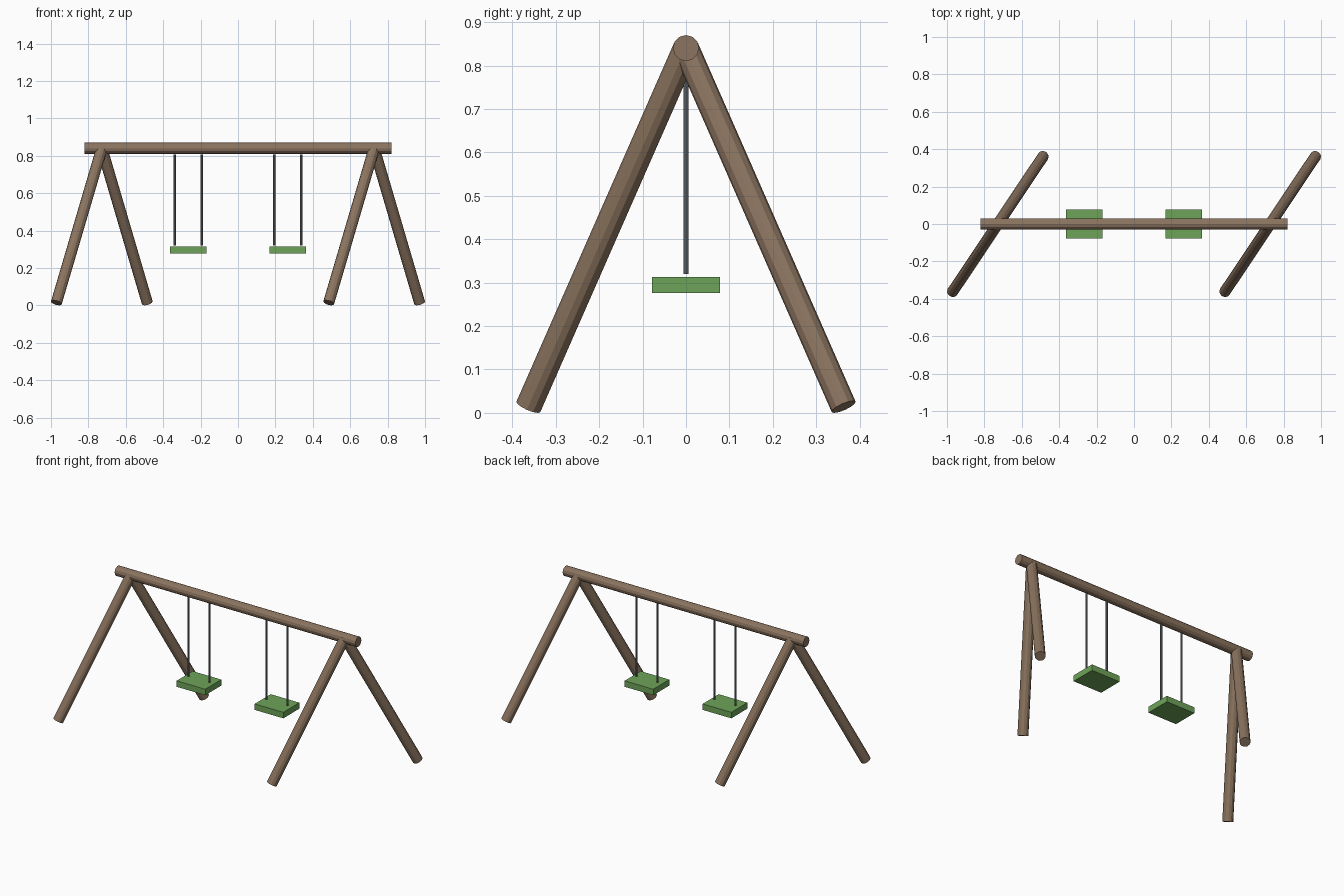
import bpy
from mathutils import Vector

cube = bpy.data.objects.get("Cube")
if cube:
    bpy.data.objects.remove(cube, do_unlink=True)


def make_material(name, color):
    mat = bpy.data.materials.new(name)
    mat.use_nodes = True
    mat.diffuse_color = (*color, 1)
    mat.node_tree.nodes["Principled BSDF"].inputs["Base Color"].default_value = (*color, 1)
    return mat


WOOD = make_material("brown wood", (0.26, 0.175, 0.115))
GREEN = make_material("green seat", (0.155, 0.37, 0.098))
STEEL = make_material("grey steel", (0.15, 0.165, 0.18))


def rod(name, start, end, radius, sides, mat):
    """Flat-sided cylinder running between two points."""
    start, end = Vector(start), Vector(end)
    axis = end - start
    bpy.ops.mesh.primitive_cylinder_add(vertices=sides, radius=radius,
                                        depth=axis.length, location=(start + end) / 2)
    obj = bpy.context.object
    obj.name = name
    obj.rotation_euler = axis.to_track_quat('Z', 'Y').to_euler()
    obj.data.materials.append(mat)
    return obj


def box(name, center, size, mat):
    bpy.ops.mesh.primitive_cube_add(size=1, location=center)
    obj = bpy.context.object
    obj.name = name
    obj.scale = size
    obj.data.materials.append(mat)
    return obj


BEAM_Z = 0.84
RADIUS = 0.03

# Top beam
rod("top_beam", (-0.82, 0, BEAM_Z), (0.82, 0, BEAM_Z), RADIUS, 12, WOOD)

for label, side in (("right", -1), ("left", 1)):
    # Splayed pair of legs, turned diagonally under each beam end
    top_x = side * 0.728
    for end, d in (("front", -1), ("back", 1)):
        rod(f"{end}_leg_{label}", (top_x + d * 0.243, d * 0.363, 0.014),
            (top_x, 0, BEAM_Z), RADIUS, 12, WOOD)

    # Swing seat and its two hanging rods
    seat_x = side * 0.266
    box(f"seat_{label}", (seat_x, 0, 0.295), (0.195, 0.156, 0.037), GREEN)
    for hanger, d in (("right", -1), ("left", 1)):
        x = seat_x + d * 0.072
        rod(f"{label}_seat_{hanger}_hanger", (x, 0, 0.32), (x, 0, 0.807), 0.006, 8, STEEL)
